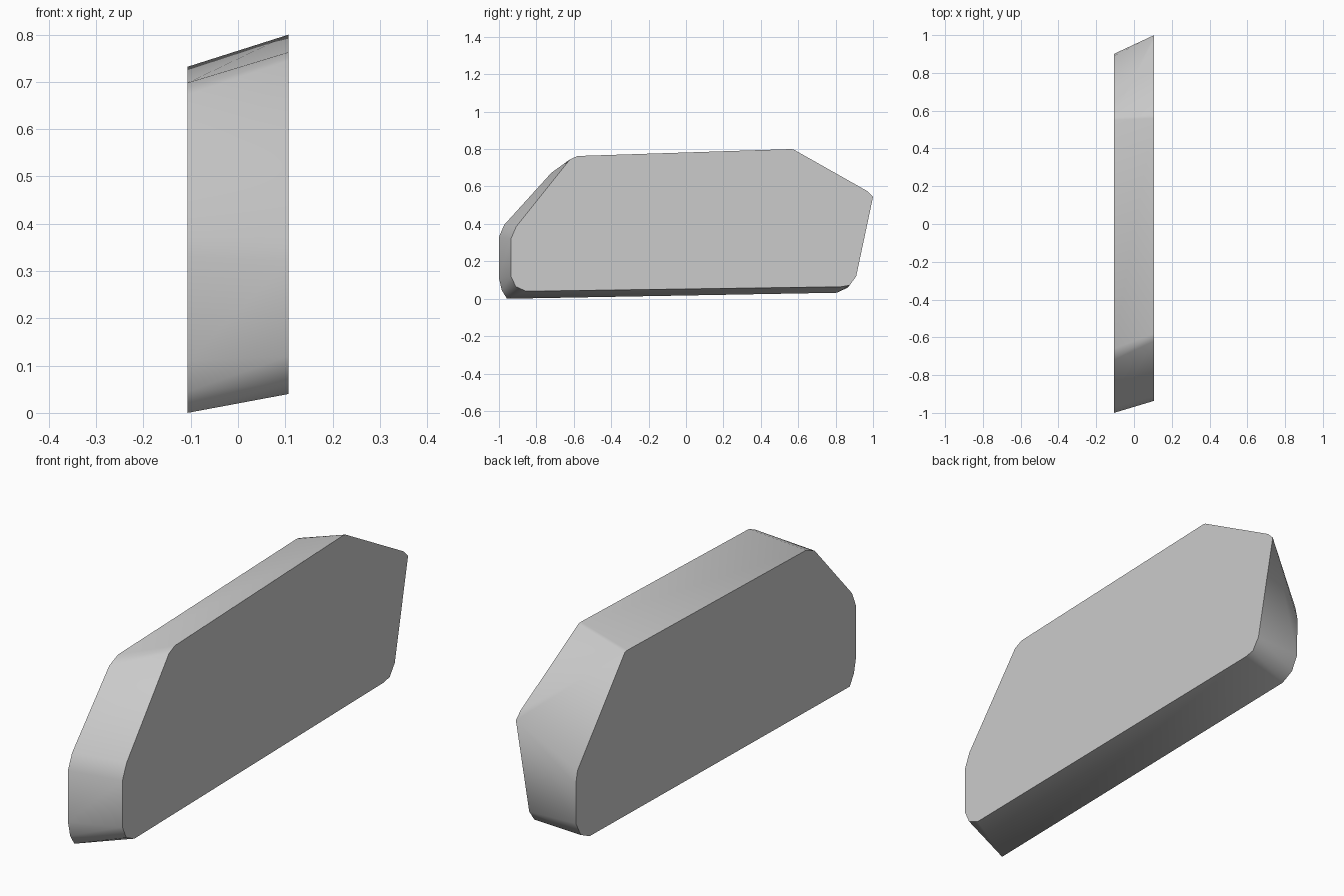
import bpy
import bmesh
import math

cube = bpy.data.objects.get("Cube")
if cube:
    bpy.data.objects.remove(cube, do_unlink=True)

HALF_WIDTH = 0.107

# Side outlines as (y, z), from the front foot upwards and round the back
left_outline = [
    (-0.855, 0.04), (-0.91, 0.065), (-0.936, 0.12), (-0.936, 0.32), (-0.908, 0.385),
    (-0.62, 0.745), (-0.58, 0.763), (0.56, 0.8), (0.575, 0.798),
    (0.97, 0.575), (1.0, 0.545), (0.91, 0.12), (0.875, 0.072), (0.83, 0.064),
]
right_outline = [
    (-0.957, 0.0), (-0.985, 0.045), (-1.0, 0.11), (-1.0, 0.33), (-0.972, 0.395),
    (-0.72, 0.673), (-0.66, 0.698), (0.55, 0.732), (0.567, 0.729),
    (0.888, 0.345), (0.9, 0.29), (0.898, 0.12), (0.866, 0.06), (0.807, 0.032),
]

# Skewed slab: a tight skin stretched between the two side outlines
bm = bmesh.new()
for x, outline in ((HALF_WIDTH, left_outline), (-HALF_WIDTH, right_outline)):
    for y, z in outline:
        bm.verts.new((x, y, z))
bmesh.ops.convex_hull(bm, input=bm.verts)
bmesh.ops.dissolve_limit(bm, angle_limit=math.radians(0.5),
                         verts=bm.verts, edges=bm.edges)
bmesh.ops.recalc_face_normals(bm, faces=bm.faces)
mesh = bpy.data.meshes.new("slab")
bm.to_mesh(mesh)
bm.free()

slab = bpy.data.objects.new("slab", mesh)
bpy.context.collection.objects.link(slab)

# Plain grey finish
grey = bpy.data.materials.new("plain_grey")
grey.use_nodes = True
colour = (0.6, 0.6, 0.6, 1)
grey.diffuse_color = colour
grey.node_tree.nodes["Principled BSDF"].inputs["Base Color"].default_value = colour
mesh.materials.append(grey)

# Soft bends with crisp side edges
bpy.ops.object.select_all(action="DESELECT")
slab.select_set(True)
bpy.context.view_layer.objects.active = slab
bpy.ops.object.shade_smooth_by_angle(angle=math.radians(40))
